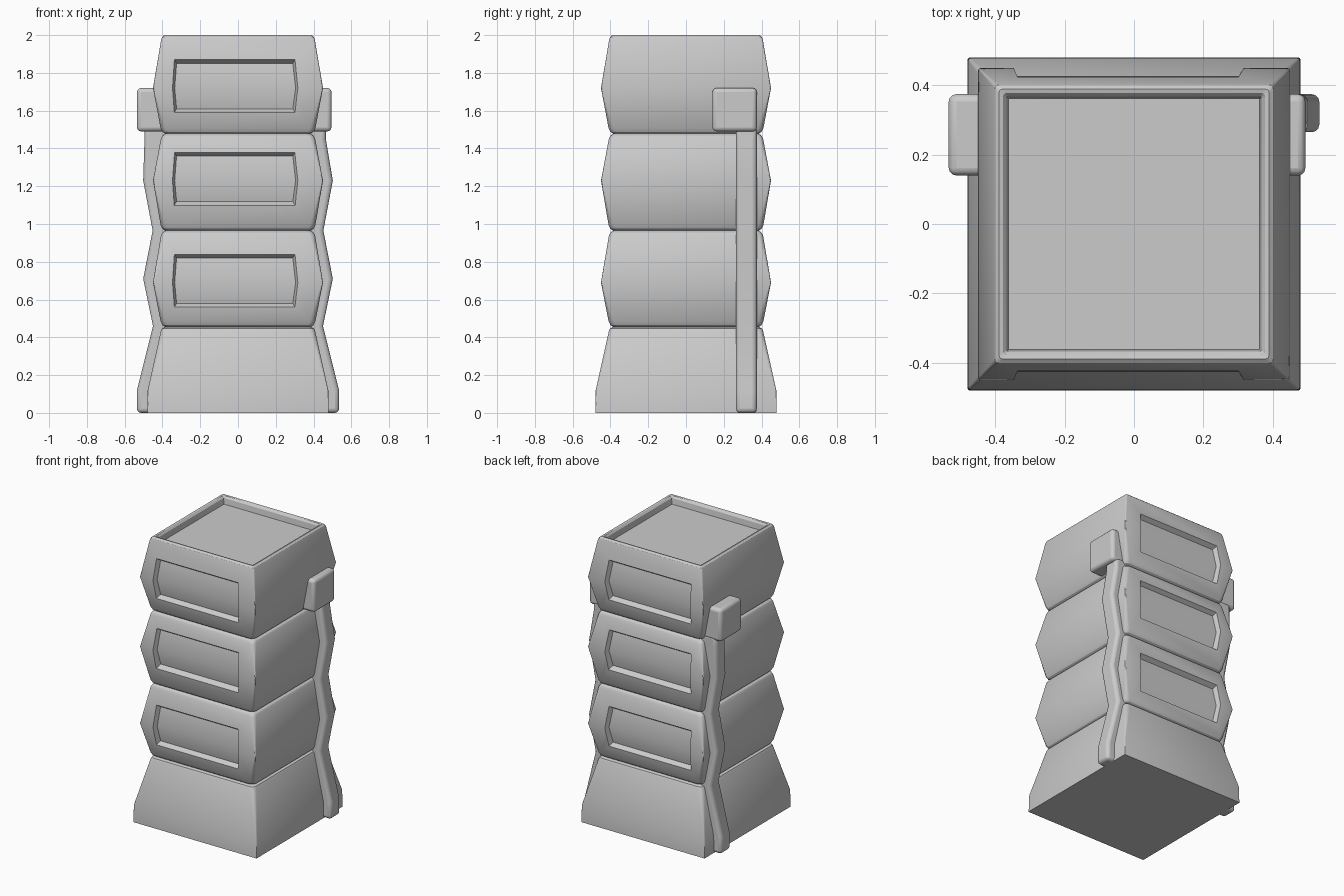
import bpy, bmesh, math

if "Cube" in bpy.data.objects:
    bpy.data.objects.remove(bpy.data.objects["Cube"])


def make_object(name, bm):
    bmesh.ops.recalc_face_normals(bm, faces=bm.faces)
    mesh = bpy.data.meshes.new(name)
    bm.to_mesh(mesh)
    bm.free()
    ob = bpy.data.objects.new(name, mesh)
    bpy.context.collection.objects.link(ob)
    return ob


def activate(ob):
    bpy.ops.object.select_all(action='DESELECT')
    ob.select_set(True)
    bpy.context.view_layer.objects.active = ob


def smooth(ob, deg=35):
    activate(ob)
    bpy.ops.object.shade_smooth_by_angle(angle=math.radians(deg))


def loft(bm, rings):
    """Skin a list of equal-length point rings and cap both ends."""
    loops = [[bm.verts.new(p) for p in ring] for ring in rings]
    n = len(loops[0])
    for a, b in zip(loops, loops[1:]):
        for i in range(n):
            j = (i + 1) % n
            bm.faces.new((a[i], a[j], b[j], b[i]))
    bm.faces.new(loops[0])
    bm.faces.new(loops[-1])


def square_ring(z, half, corner):
    """Square outline with a small three-segment rounded corner."""
    pts = []
    for k, (sx, sy) in enumerate(((1, 1), (-1, 1), (-1, -1), (1, -1))):
        cx, cy = sx * (half - corner), sy * (half - corner)
        for i in range(4):
            a = math.radians(90 * k + 30 * i)
            pts.append((cx + corner * math.cos(a), cy + corner * math.sin(a), z))
    return pts


def block(name, levels):
    bm = bmesh.new()
    loft(bm, [square_ring(*lv) for lv in levels])
    return make_object(name, bm)


# Flared base
base = block("base", [(0, .48, .003), (.12, .478, .006), (.435, .408, .03),
                      (.447, .402, .03), (.455, .385, .03)])
smooth(base)

# Bulging sections: (bottom, widest, top)
spans = [(.455, .69, .965), (.965, 1.23, 1.478), (1.478, 1.72, 2.0)]


def panel_cutter(zm, side):
    """Bent, flared cutter that sinks a panel into the front or back."""
    rings = []
    for grow, lift in ((0, 0), (.066, .1)):
        ring = []
        for dz, x0, x1, y in ((-.11, -.325, .29, .395), (0, -.335, .305, .42),
                              (.13, -.325, .29, .395)):
            s = (dz > 0) - (dz < 0)
            ring.append(((x0 - grow * .6, side * (y + lift), zm + dz + s * grow),
                         (x1 + grow * .6, side * (y + lift), zm + dz + s * grow)))
        rings.append(ring)
    bm = bmesh.new()
    v = [[[bm.verts.new(p) for p in pair] for pair in ring] for ring in rings]
    for f in v:
        for i in (0, 1):
            bm.faces.new((f[i][0], f[i][1], f[i + 1][1], f[i + 1][0]))
    a, b = v
    for i in (0, 1):
        for e in (0, 1):
            bm.faces.new((a[i][e], a[i + 1][e], b[i + 1][e], b[i][e]))
    for i in (0, 2):
        bm.faces.new((a[i][0], a[i][1], b[i][1], b[i][0]))
    cutter = make_object("panel_cutter", bm)
    cutter.hide_render = True
    return cutter


for n, (z0, zm, z1) in enumerate(spans):
    levels = [(z0, .385, .03), (z0 + .01, .40, .03), (z0 + .03, .41, .03),
              (zm, .45, .006)]
    if n < 2:
        levels += [(z1 - .025, .408, .03), (z1 - .01, .40, .03), (z1, .385, .03)]
    else:
        # Rounded rim and sunken top
        levels += [(1.975, .407, .012), (1.99, .402, .012), (2.0, .39, .012),
                   (1.997, .378, .01), (1.985, .368, .006), (1.945, .363, .004)]
    section = block(f"section_{n + 1}", levels)
    for side in (-1, 1):
        cutter = panel_cutter(zm, side)
        mod = section.modifiers.new("panel", 'BOOLEAN')
        mod.object, mod.operation, mod.solver = cutter, 'DIFFERENCE', 'EXACT'
        activate(section)
        bpy.ops.object.modifier_apply(modifier=mod.name)
        bpy.data.objects.remove(cutter)
    smooth(section, 28)


def bevel(ob, width):
    mod = ob.modifiers.new("bevel", 'BEVEL')
    mod.width, mod.segments = width, 3
    mod.limit_method, mod.angle_limit = 'ANGLE', math.radians(50)
    smooth(ob)


# Side conduits following the body, with a junction box on top
for side, word, box_x, top_x in ((1, "right", .495, .465), (-1, "left", .535, .495)):
    path = [(.535, 0), (.535, .12), (.45, .46), (.502, .71), (.452, .965),
            (.502, 1.23), (top_x, 1.45), (top_x, 1.52)]
    bm = bmesh.new()
    loft(bm, [[(side * x, .265, z), (side * x, .375, z),
               (side * (x - .13), .375, z), (side * (x - .13), .265, z)]
              for x, z in path])
    bevel(make_object(f"{word}_conduit", bm), .022)

    bm = bmesh.new()
    loft(bm, [[(side * x, y, z) for x, y in
               ((.37, .14), (box_x, .14), (box_x, .375), (.37, .375))]
              for z in (1.49, 1.72)])
    bevel(make_object(f"{word}_junction_box", bm), .022)
